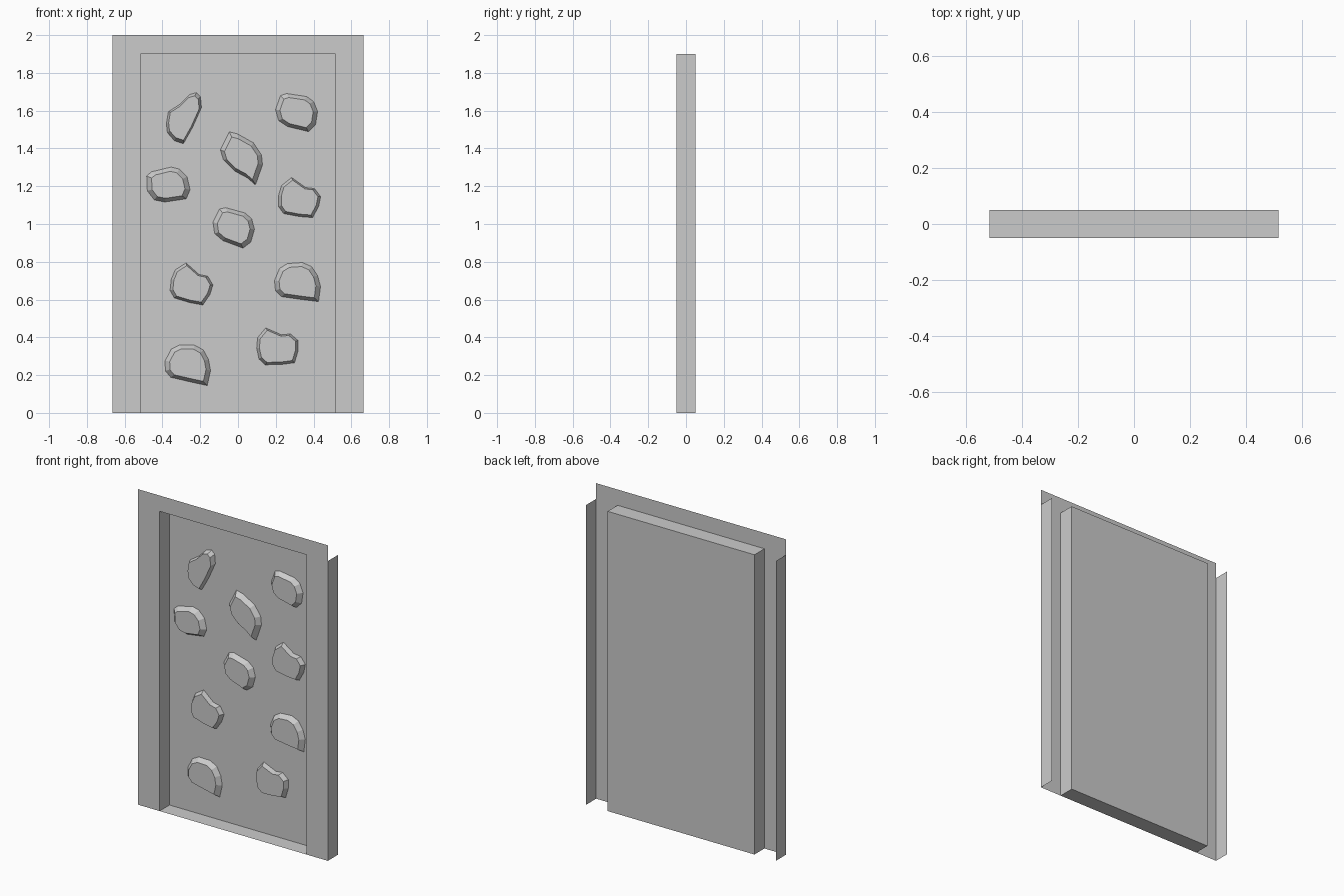
import bpy
from math import radians, cos, sin

if "Cube" in bpy.data.objects:
    bpy.data.objects.remove(bpy.data.objects["Cube"])

W, IN = 0.665, 0.515       # outer and recess half widths
TOP, H = 2.0, 1.9          # frame and recess heights
F, B = -0.05, 0.05         # front and back planes


def make(name, verts, faces):
    mesh = bpy.data.meshes.new(name)
    mesh.from_pydata(verts, [], faces)
    mesh.update()
    ob = bpy.data.objects.new(name, mesh)
    bpy.context.collection.objects.link(ob)
    return ob


# Thin front frame, an upside-down U
make("front_frame",
     [(-W, F, 0), (-IN, F, 0), (-IN, F, H), (IN, F, H), (IN, F, 0), (W, F, 0),
      (W, F, H), (W, F, TOP), (-W, F, TOP), (-W, F, H)],
     [(0, 1, 2, 9), (4, 5, 6, 3), (9, 2, 3, 6, 7, 8)])

# Recessed tray, open at the front
make("recessed_panel",
     [(-IN, F, 0), (IN, F, 0), (IN, F, H), (-IN, F, H),
      (-IN, B, 0), (IN, B, 0), (IN, B, H), (-IN, B, H)],
     [(4, 5, 6, 7), (0, 1, 5, 4), (1, 2, 6, 5), (2, 3, 7, 6), (3, 0, 4, 7)])

# Side returns, shorter than the frame
for side, s in (("left", -1), ("right", 1)):
    quad = (0, 1, 2, 3) if s > 0 else (3, 2, 1, 0)
    make(side + "_return",
         [(s * W, F, 0), (s * W, B, 0), (s * W, B, H), (s * W, F, H)], [quad])

# Climbing hold outlines (clockwise from the front) and front face scale
UNIT = 0.0053
CUP = [(-18, 14), (-10, 19), (5, 20), (14, 16), (20, 7), (23, -4),
       (21, -19), (5, -17), (-16, -14), (-22, -8), (-23, 2)]
LONG_CUP = [(-20, 8), (-11, 26), (-3, 24), (13, 15), (21, 3), (22, -7),
            (15, -27), (7, -20), (-6, -13), (-17, -2)]
HORN = [(-8, 20), (6, 10), (15, 9), (21, 1), (19, -9), (13, -20),
        (0, -19), (-16, -16), (-21, -9), (-21, 2), (-18, 12)]
LONG_HORN = [(-4, 13), (6, 23), (13, 25), (17, 21), (18, 10), (9, -10),
             (0, -26), (-9, -23), (-16, -15), (-17, -6), (-15, 6)]
PEBBLE = [(-16, 17), (-10, 19), (10, 16), (17, 11), (21, 1), (19, -12),
          (12, -19), (-9, -14), (-18, -8), (-21, 3)]
DEPTH = 0.03


def hold(name, outline, inner, x, z, turn):
    c, s = cos(radians(turn)), sin(radians(turn))
    pts = [((u * c - v * s) * UNIT, (u * s + v * c) * UNIT) for u, v in reversed(outline)]
    n = len(pts)
    verts = [(x + u, B, z + v) for u, v in pts]
    verts += [(x + u * inner, B - DEPTH, z + v * inner) for u, v in pts]
    faces = [(i, (i + 1) % n, n + (i + 1) % n, n + i) for i in range(n)]
    make(name, verts, faces + [tuple(range(n, 2 * n))])


# Scatter the holds over the panel
holds = [(CUP, 0.80, 0.315, 0.69, 0), (CUP, 0.80, -0.265, 0.255, -5),
         (LONG_CUP, 0.80, 0.013, 1.35, 0),
         (HORN, 0.87, 0.326, 1.14, 0), (HORN, 0.87, -0.244, 0.684, -6),
         (HORN, 0.87, 0.21, 0.355, 12),
         (LONG_HORN, 0.87, -0.289, 1.563, 0),
         (PEBBLE, 0.79, 0.31, 1.59, 0), (PEBBLE, 0.79, -0.024, 0.98, -7),
         (PEBBLE, 0.77, -0.371, 1.203, 22)]
for i, (outline, inner, x, z, turn) in enumerate(holds, 1):
    hold(f"climbing_hold_{i}", outline, inner, x, z, turn)
